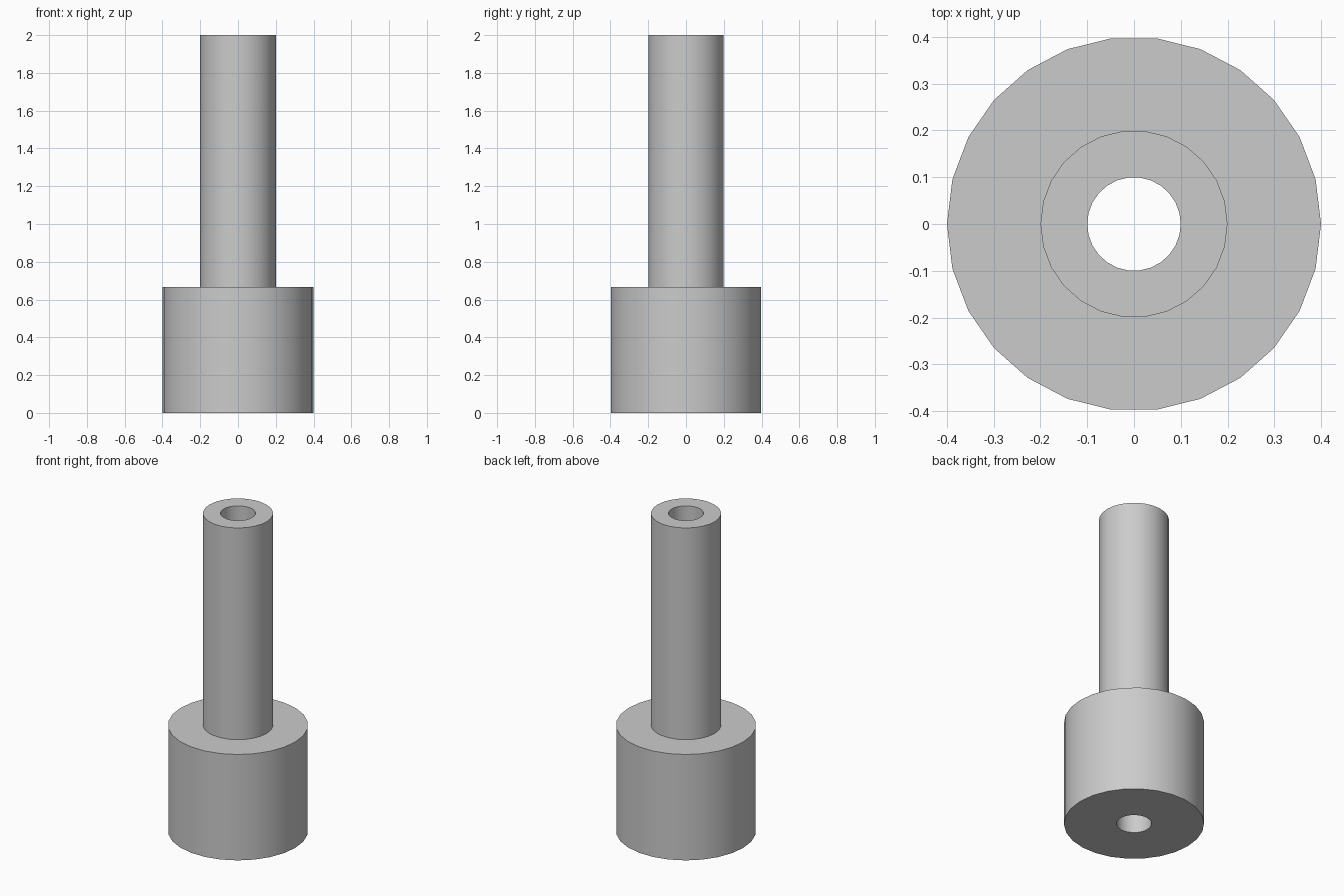
import bpy
import bmesh
import math
from mathutils import Matrix, Vector

SIDES = 26

cube = bpy.data.objects.get("Cube")
if cube:
    bpy.data.objects.remove(cube, do_unlink=True)

# Plain grey material
grey = bpy.data.materials.new("plain_grey")
grey.use_nodes = True
colour = (0.6, 0.6, 0.6, 1)
grey.diffuse_color = colour
grey.node_tree.nodes["Principled BSDF"].inputs["Base Color"].default_value = colour


def revolve(name, profile):
    """Turn a closed (radius, height) profile around the z axis."""
    bm = bmesh.new()
    rings = []
    for i in range(SIDES):
        turn = Matrix.Rotation(math.tau * i / SIDES, 3, "Z")
        rings.append([bm.verts.new(turn @ Vector((r, 0, z))) for r, z in profile])
    for i, ring in enumerate(rings):
        after = rings[(i + 1) % SIDES]
        for j in range(len(profile)):
            k = (j + 1) % len(profile)
            bm.faces.new((ring[j], after[j], after[k], ring[k]))
    bmesh.ops.recalc_face_normals(bm, faces=bm.faces)
    mesh = bpy.data.meshes.new(name)
    bm.to_mesh(mesh)
    bm.free()
    mesh.materials.append(grey)
    obj = bpy.data.objects.new(name, mesh)
    bpy.context.collection.objects.link(obj)
    bpy.ops.object.select_all(action="DESELECT")
    obj.select_set(True)
    bpy.context.view_layer.objects.active = obj
    bpy.ops.object.shade_smooth_by_angle(angle=math.radians(30))
    return obj


# Wide base and slim shaft in one piece, with a bore right through
bore, shaft, base = 0.1, 0.2, 0.4
shoulder, top = 0.667, 2.0
revolve("stepped_bushing", [
    (bore, 0), (base, 0), (base, shoulder),
    (shaft, shoulder), (shaft, top), (bore, top),
])
